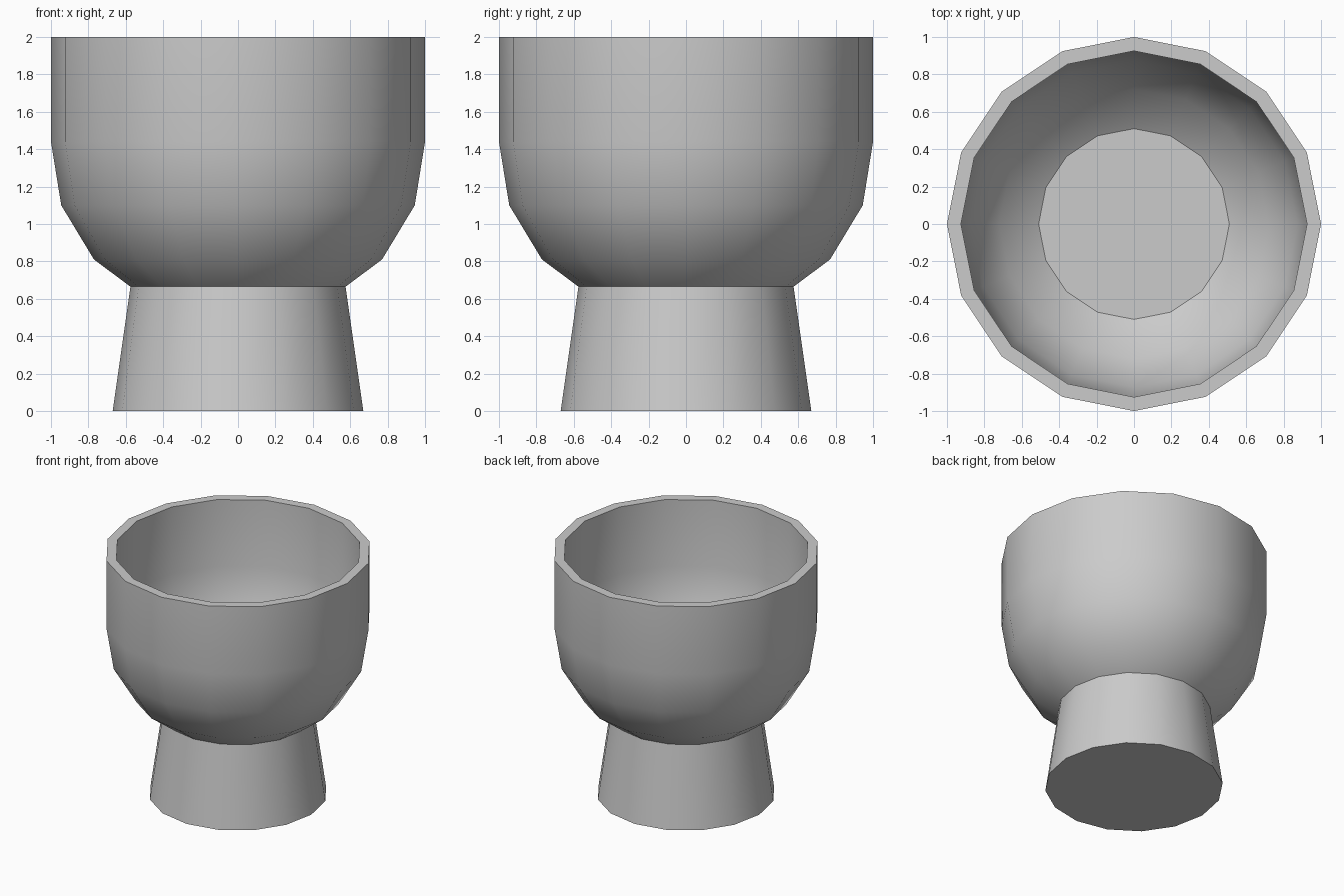
import bpy, bmesh
from math import cos, sin, tau, radians

if "Cube" in bpy.data.objects:
    bpy.data.objects.remove(bpy.data.objects["Cube"])

SIDES = 16

# Profile (radius, height): foot, outer bowl, rim, inner bowl, inner floor
profile = [(0.67, 0), (0.575, 0.665), (0.77, 0.81), (0.945, 1.10), (1.0, 1.44), (1.0, 2.0),
           (0.925, 2.0), (0.925, 1.45), (0.873, 1.13), (0.72, 0.865), (0.51, 0.715)]


def lathe(name, points, sides):
    bm = bmesh.new()
    rings = [[bm.verts.new((r * cos(tau * i / sides), r * sin(tau * i / sides), z))
              for i in range(sides)] for r, z in points]
    for a, b in zip(rings, rings[1:]):
        for i in range(sides):
            j = (i + 1) % sides
            bm.faces.new((a[i], a[j], b[j], b[i]))
    # Close the underside and the inner floor
    bm.faces.new(rings[0][::-1])
    bm.faces.new(rings[-1])
    bmesh.ops.recalc_face_normals(bm, faces=bm.faces)
    mesh = bpy.data.meshes.new(name)
    bm.to_mesh(mesh)
    bm.free()
    obj = bpy.data.objects.new(name, mesh)
    bpy.context.collection.objects.link(obj)
    return obj


# Footed cup, one continuous turned shell
cup = lathe("footed_cup", profile, SIDES)
bpy.context.view_layer.objects.active = cup
cup.select_set(True)
bpy.ops.object.shade_smooth_by_angle(angle=radians(30))
